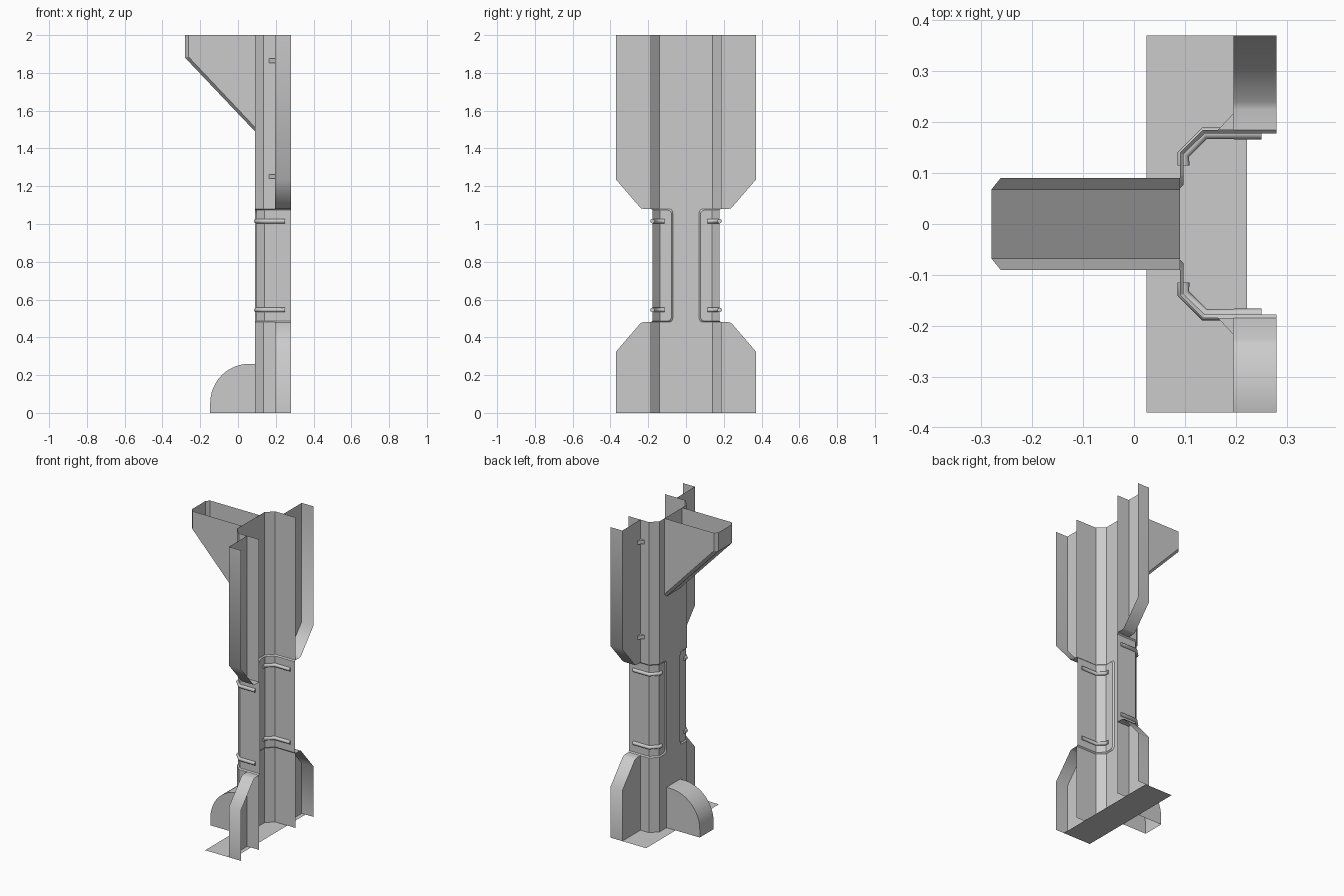
import bpy, bmesh
from math import sin, cos, pi, radians

if "Cube" in bpy.data.objects:
    bpy.data.objects.remove(bpy.data.objects["Cube"])


def make(name, faces, mirror=False, smooth=None):
    """Mesh object from polygons (point lists), welded, optionally mirrored in y."""
    bm = bmesh.new()
    for f in faces:
        bm.faces.new([bm.verts.new(p) for p in f])
        if mirror:
            bm.faces.new([bm.verts.new((x, -y, z)) for x, y, z in reversed(f)])
    bmesh.ops.remove_doubles(bm, verts=bm.verts, dist=1e-4)
    bmesh.ops.recalc_face_normals(bm, faces=bm.faces)
    me = bpy.data.meshes.new(name)
    bm.to_mesh(me)
    bm.free()
    ob = bpy.data.objects.new(name, me)
    bpy.context.collection.objects.link(ob)
    if smooth:
        select(ob)
        bpy.ops.object.shade_smooth_by_angle(angle=radians(smooth))
    return ob


def select(ob):
    bpy.ops.object.select_all(action='DESELECT')
    ob.select_set(True)
    bpy.context.view_layer.objects.active = ob


def strip(a, b):
    """Quads between two polylines of equal length."""
    return [[a[i], a[i + 1], b[i + 1], b[i]] for i in range(len(a) - 1)]


Z0, Z1, TOP = 0.48, 1.08, 2.0      # waist limits and total height
BACK, RIM = 0.09, 0.28             # column back plane and open edge
D = 0.007                          # waist recess depth

# Channel column above and below the waist
half = [(RIM, 0.185), (0.135, 0.185), (BACK, 0.14)]
section = half + [(x, -y) for x, y in reversed(half)]
for name, lo, hi in (("lower_column", 0, Z0), ("upper_column", Z1, TOP)):
    make(name, strip([(x, y, lo) for x, y in section], [(x, y, hi) for x, y in section]))


# Waist: recessed corner panels with rounded inner corners and a flat spine
def panel_edge(k):
    """Half contour of the panel on the back plane, inset by k."""
    r, y0, lo, hi, x = 0.02, 0.07 + k, Z0 + k, Z1 - k, BACK + k
    arc = [(y0 + r - r * sin(t), r - r * cos(t)) for t in [i * pi / 8 for i in range(5)]]
    return [(x, y, lo + h) for y, h in arc] + [(x, y, hi - h) for y, h in reversed(arc)]


def fold(k, z):
    return [(RIM, 0.185 - k, z), (0.135 + k * 0.6, 0.185 - k, z), (BACK + k, 0.14 - k * 0.4, z)]


outer, inner = panel_edge(0), panel_edge(D)
low_o, low_i = fold(0, Z0), fold(D, Z0 + D)
high_o, high_i = fold(0, Z1), fold(D, Z1 - D)
waist = strip(low_o + outer + high_o[::-1], low_i + inner + high_i[::-1])
waist += strip(low_i, high_i)
waist.append([low_i[-1]] + inner + [high_i[-1]])
make("waist_panels", waist, mirror=True)
make("waist_spine", [outer + [(x, -y, z) for x, y, z in reversed(outer)]])

# Round ribs wrapping the waist corners
for side in (-1, 1):
    for z in (0.545, 1.015):
        cu = bpy.data.curves.new("waist_rib", 'CURVE')
        cu.dimensions = '3D'
        cu.bevel_depth, cu.bevel_resolution, cu.use_fill_caps = 0.012, 2, True
        path = [(0.097, 0.115), (0.097, 0.137), (0.138, 0.178), (0.25, 0.178)]
        sp = cu.splines.new('POLY')
        sp.points.add(len(path) - 1)
        for p, (x, y) in zip(sp.points, path):
            p.co = (x, y * side, z, 1)
        ob = bpy.data.objects.new("waist_rib", cu)
        bpy.context.collection.objects.link(ob)
        select(ob)
        bpy.ops.object.convert(target='MESH')

# Side wings: web plate plus a rim strip along its outline
WEB = 0.195
for name, end, bend, tip in (("upper_wing", TOP, 1.235, Z1), ("lower_wing", 0, 0.325, Z0)):
    s = 1 if end > tip else -1
    line = [(0.37, end), (0.37, bend), (0.24, tip + s * 0.004), (0.225, tip), (0.185, tip)]
    web = [(WEB, y, z) for y, z in line]
    rim = [(RIM, y, z) for y, z in line]
    make(name, strip(web, rim) + [web + [(WEB, 0.185, end)]], mirror=True, smooth=52)

# Small triangular clips between wing and column
for z in (1.24, 1.852):
    tri = [(0.165, 0.185), (WEB, 0.185), (WEB, 0.217)]
    a = [(x, y, z) for x, y in tri]
    b = [(x, y, z + 0.023) for x, y in tri]
    make("wing_clip", strip(a + a[:1], b + b[:1]) + [a, b], mirror=True)

# Open-topped bracket with chamfered outer edges
edge = [(BACK, 1.49), (-0.28, 1.88), (-0.28, TOP)]
side_edge = [(BACK, 1.512), (-0.262, 1.885), (-0.262, TOP)]
keel = [(x, 0.068, z) for x, z in edge]
cheek = [(x, 0.09, z) for x, z in side_edge]
make("top_bracket", strip(keel, cheek) + [cheek + [(BACK, 0.09, TOP)]], mirror=True)
make("bracket_underside", strip(keel, [(x, -y, z) for x, y, z in keel]))

# Rounded foot cover, open underneath
W = 0.07
arc = [(0.06 - 0.207 * cos(i * pi / 24), 0.053 + 0.207 * sin(i * pi / 24)) for i in range(13)]
prof = [(-0.147, 0)] + arc + [(BACK, 0.26)]
a = [(x, W, z) for x, z in prof]
b = [(x, -W, z) for x, z in prof]
make("foot_cover", strip(a, b) + [a + [(BACK, W, 0)], b + [(BACK, -W, 0)]], smooth=30)

# Base plate
make("base_plate", [[(0.025, -0.37, 0), (0.222, -0.37, 0), (0.222, 0.37, 0), (0.025, 0.37, 0)]])
